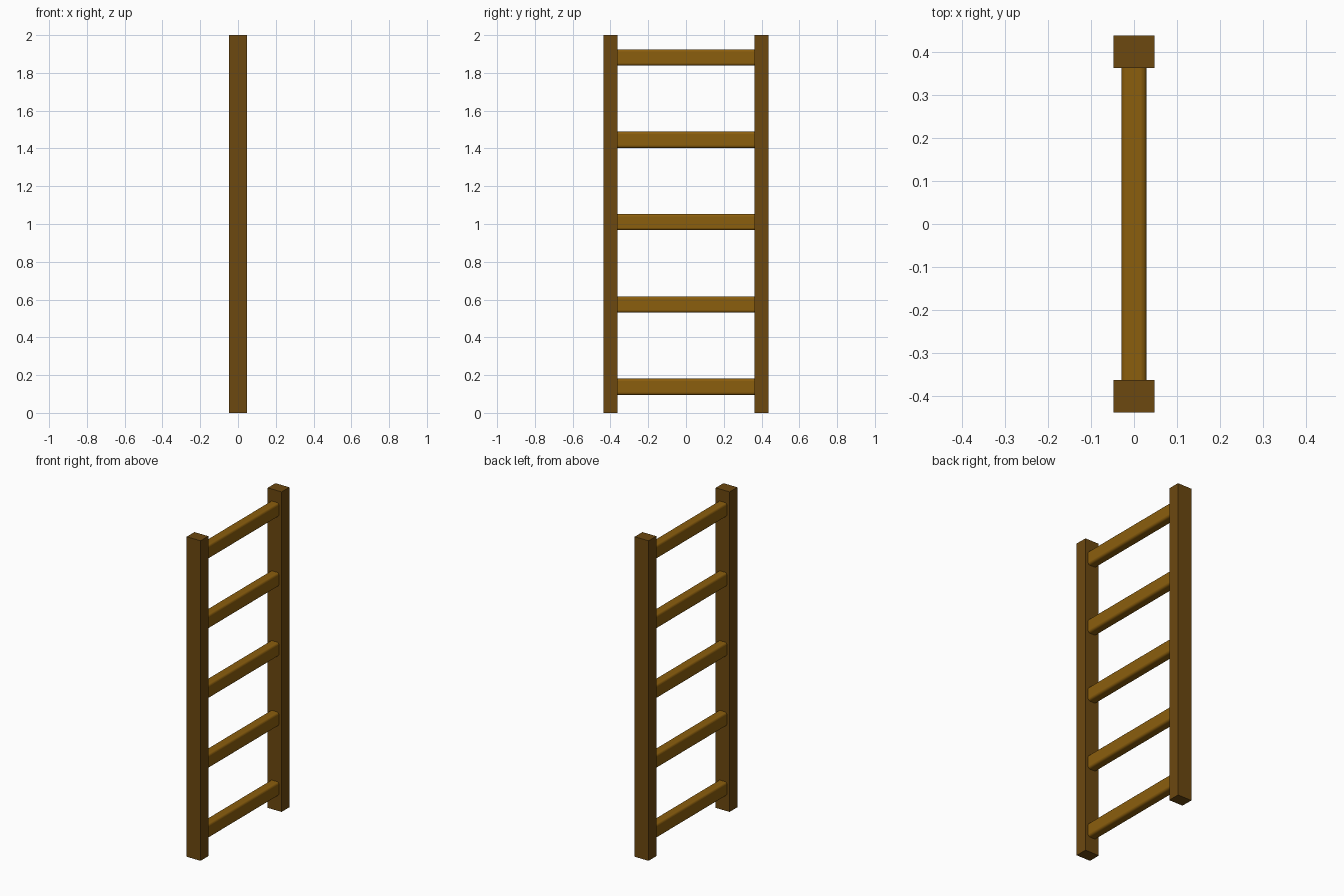
import bpy
import math

if "Cube" in bpy.data.objects:
    bpy.data.objects.remove(bpy.data.objects["Cube"])


def material(name, color):
    mat = bpy.data.materials.new(name)
    mat.diffuse_color = (*color, 1.0)
    mat.use_nodes = True
    mat.node_tree.nodes["Principled BSDF"].inputs["Base Color"].default_value = mat.diffuse_color
    return mat


def box(name, center, size, mat):
    bpy.ops.mesh.primitive_cube_add(size=1, location=center)
    obj = bpy.context.object
    obj.name = name
    obj.scale = size
    bpy.ops.object.transform_apply(location=False, rotation=False, scale=True)
    obj.data.materials.append(mat)
    return obj


dark_wood = material("dark_wood", (0.15, 0.065, 0.005))
light_wood = material("light_wood", (0.26, 0.112, 0.004))

# Two upright rails
for side, label in ((-1, "front"), (1, "back")):
    box(f"{label}_rail", (0, side * 0.4, 1.0), (0.096, 0.076, 2.0), dark_wood)

# Five evenly spaced rungs with rounded long edges
for i in range(5):
    rung = box(f"rung_{i + 1}", (0, 0, 0.138 + i * 0.436), (0.058, 0.73, 0.086), light_wood)
    bevel = rung.modifiers.new("rounded_edges", 'BEVEL')
    bevel.width = 0.012
    bevel.segments = 3
    bevel.limit_method = 'WEIGHT'
    # Only the edges running along the rung are rounded
    weights = rung.data.attributes.new("bevel_weight_edge", 'FLOAT', 'EDGE')
    for edge in rung.data.edges:
        a, b = (rung.data.vertices[v].co for v in edge.vertices)
        weights.data[edge.index].value = 1.0 if abs(a.y - b.y) > 0.1 else 0.0
    bpy.ops.object.shade_smooth_by_angle(angle=math.radians(40))
